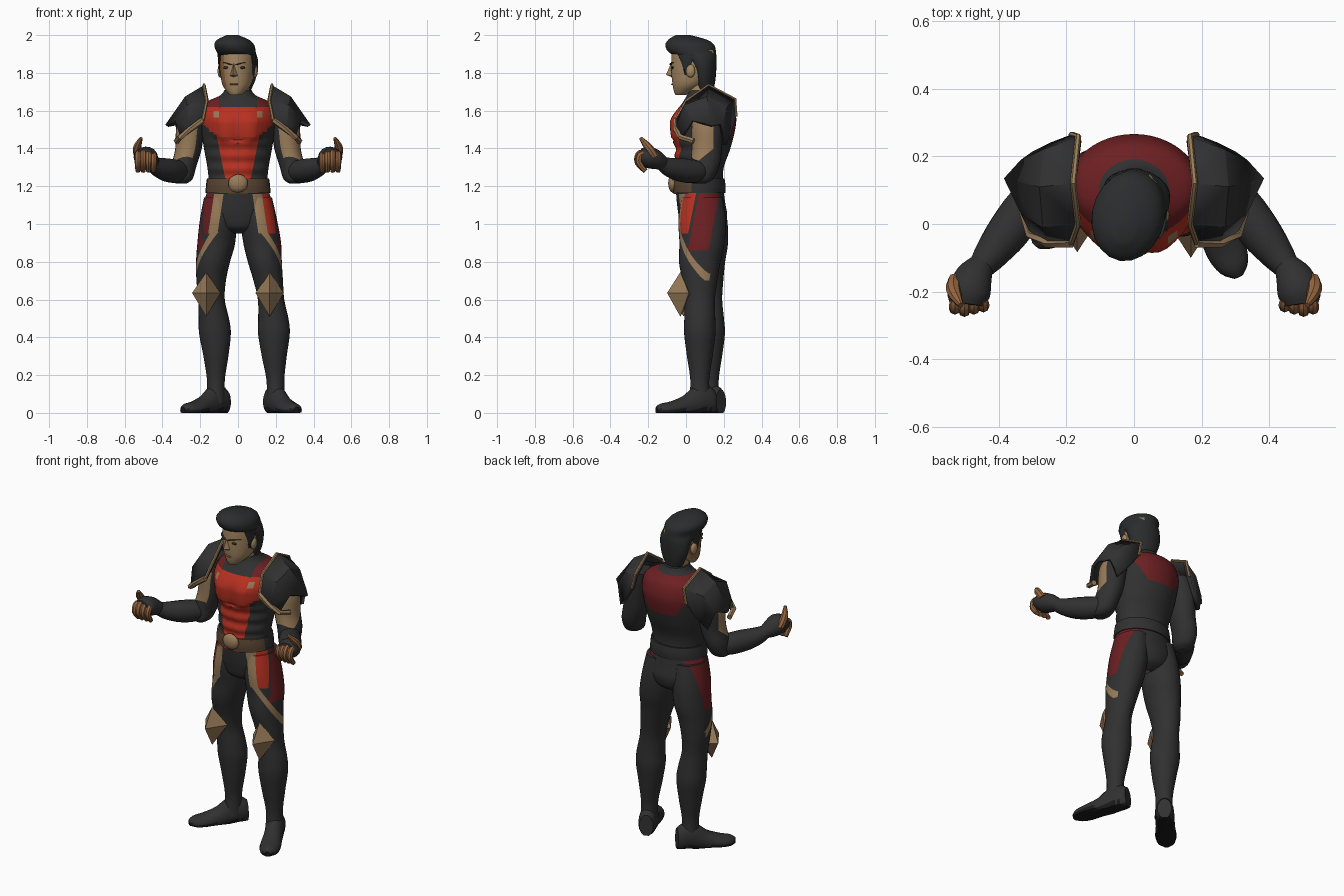
import bpy
import bmesh
import math
from mathutils import Vector, Matrix

if "Cube" in bpy.data.objects:
    bpy.data.objects.remove(bpy.data.objects["Cube"])


def material(name, r, g, b):
    mat = bpy.data.materials.new(name)
    mat.use_nodes = True
    mat.diffuse_color = (r, g, b, 1)
    mat.node_tree.nodes["Principled BSDF"].inputs["Base Color"].default_value = (r, g, b, 1)
    return mat


palette = [
    material("charcoal suit", .03, .03, .03),
    material("bright red", .47, .03, .015),
    material("dark red", .15, .014, .016),
    material("tan gold", .32, .2, .1),
    material("belt brown", .1, .06, .032),
    material("skin", .37, .24, .12),
    material("finger brown", .3, .13, .05),
    material("hair black", .024, .025, .026),
    material("sole black", .01, .01, .01),
]
SUIT, RED, DARK_RED, GOLD, BROWN, SKIN, FINGER, HAIR, SOLE = range(len(palette))


def finish(name, bm, color=SUIT, rule=None, angle=35, cuts=()):
    """Cut colour borders (normal, distance), colour faces by rule, make the object."""
    for normal, distance in cuts:
        n = Vector(normal)
        bmesh.ops.bisect_plane(bm, geom=bm.verts[:] + bm.edges[:] + bm.faces[:], dist=.0001,
                               plane_co=n * distance / n.length_squared, plane_no=n)
    bmesh.ops.recalc_face_normals(bm, faces=bm.faces)
    bm.normal_update()
    for face in bm.faces:
        face.material_index = rule(face.calc_center_median(), face.normal) if rule else color
    mesh = bpy.data.meshes.new(name)
    bm.to_mesh(mesh)
    bm.free()
    for mat in palette:
        mesh.materials.append(mat)
    obj = bpy.data.objects.new(name, mesh)
    bpy.context.collection.objects.link(obj)
    bpy.ops.object.select_all(action='DESELECT')
    obj.select_set(True)
    bpy.context.view_layer.objects.active = obj
    bpy.ops.object.shade_smooth_by_angle(angle=math.radians(angle))
    return obj


def spline(keys, sub):
    """Catmull-Rom interpolation of key rings."""
    keys = [Vector(k) for k in keys]
    out = []
    for i in range(len(keys) - 1):
        a, b, c, d = keys[max(i - 1, 0)], keys[i], keys[i + 1], keys[min(i + 2, len(keys) - 1)]
        for j in range(sub):
            t = j / sub
            out.append(b + (c - a) * (t / 2) + (a * 2 - b * 5 + c * 4 - d) * (t * t / 2)
                       + (b * 3 - a - c * 3 + d) * (t ** 3 / 2))
    return out + [keys[-1]]


def loft(name, keys, color=SUIT, rule=None, sides=16, sub=3, flat=True, shape=None, place=Matrix(), cuts=()):
    """Skin elliptical rings (x, y, z, radius, radius); flat rings stay level."""
    rings = spline(keys, sub)
    bm = bmesh.new()
    loops = []
    for i, ring in enumerate(rings):
        u, v = Vector((1, 0, 0)), Vector((0, 1, 0))
        if not flat:
            t = Vector((rings[min(i + 1, len(rings) - 1)] - rings[max(i - 1, 0)])[:3]).normalized()
            u = (u - t * u.dot(t)).normalized()
            v = t.cross(u)
        loop = []
        for s in range(sides):
            a = math.tau * s / sides
            p = Vector(ring[:3]) + u * math.cos(a) * ring[3] + v * math.sin(a) * ring[4]
            loop.append(bm.verts.new(place @ (shape(p) if shape else p)))
        loops.append(loop)
    for low, high in zip(loops, loops[1:]):
        for s in range(sides):
            n = (s + 1) % sides
            bm.faces.new((low[s], low[n], high[n], high[s]))
    bm.faces.new(loops[0])
    bm.faces.new(loops[-1])
    return finish(name, bm, color, rule, cuts=cuts)


def poly(name, points, faces, color, place, angle=10):
    bm = bmesh.new()
    verts = [bm.verts.new(place @ Vector(p)) for p in points]
    for f in faces:
        bm.faces.new([verts[i] for i in f])
    return finish(name, bm, color, angle=angle)


def ball(name, center, size, color, place=Matrix()):
    bm = bmesh.new()
    bmesh.ops.create_icosphere(bm, subdivisions=2, radius=1,
                               matrix=place @ Matrix.Translation(center) @ Matrix.Diagonal((*size, 1)))
    return finish(name, bm, color)


# Torso with chest muscles, red panels and two small gold studs
def pec_line(ax):
    return 1.455 + .05 * (abs(ax - .06) / .1) ** 2


def chest(p):
    if p.y < .06:
        ax = abs(p.x)
        bulge = math.exp(-((ax - .08) / .06) ** 2)
        step = max(0, min(1, 1 - (pec_line(ax) - p.z) / .025))
        p.y -= .025 * bulge * step * max(0, min(1, (1.64 - p.z) / .1))
        if p.z < 1.44:
            p.y += .006 * math.cos(p.z * 90) - .006 * math.exp(-((ax - .04) / .03) ** 2)
    return p


def torso_color(p, n):
    ax = abs(p.x)
    if p.y > .08:
        return DARK_RED if 1.46 < p.z < 1.675 and ax < .09 + (p.z - 1.46) * .7 else SUIT
    if p.z + ax * .4 > 1.655 and ax < .1 or p.z > 1.62:
        return DARK_RED if ax > .1 and p.z < 1.675 else SUIT
    if abs(ax - .115) < .014 and 1.565 < p.z < 1.597:
        return GOLD
    return RED if p.z > pec_line(ax) or ax < .07 + (p.z - 1.25) * .2 else SUIT


torso_cuts = [((0, 1, 0), .08)] + [((0, 0, 1), z) for z in (1.46, 1.565, 1.597, 1.62, 1.675)]
for s in (1, -1):
    torso_cuts += [((s, 0, 0), x) for x in (.1, .101, .129)]
    torso_cuts += [((s, 0, -.7), .09 - 1.46 * .7), ((s, 0, -.2), .07 - .25), ((s * .4, 0, 1), 1.655)]

loft("torso", [(0, .07, 1.16, .16, .13), (0, .07, 1.22, .155, .125), (0, .075, 1.3, .162, .125),
               (0, .09, 1.4, .18, .145), (0, .095, 1.5, .195, .165), (0, .1, 1.57, .2, .165),
               (0, .11, 1.64, .175, .13), (0, .095, 1.68, .095, .09), (0, .09, 1.71, .07, .075)],
     rule=torso_color, sides=48, sub=7, shape=chest, cuts=torso_cuts)


# Hips and legs share one colour rule: red side panels edged by a gold stripe
def hip_color(p, n):
    ax = abs(p.x)
    outward = n.x * math.copysign(1, p.x)
    if p.z < .02:
        return SOLE
    if p.z < .7 or outward < -.35:
        return SUIT
    slope = ax + p.y + p.z - 1.06
    inner = ax + .15 * p.z - .2755
    if p.y < .03 and p.z > .95 and abs(inner) < .025:
        return GOLD
    if ax + p.y > .08 and p.y < .13 and abs(slope) < .025:
        return GOLD
    if slope < 0 or inner < 0 or outward < .1 and p.y > .05:
        return SUIT
    lean = p.y - .2 * p.z + .109
    if lean < -.07:
        return SUIT if p.z < .95 else RED if p.x > 0 else DARK_RED
    return DARK_RED if abs(lean) < .055 and p.z > .86 else SUIT


def hip_cuts(s):
    return ([((s, 1, 1), 1.06 + w) for w in (-.025, .025)] + [((s, 0, .15), .2755 + w) for w in (-.025, .025)]
            + [((0, 1, -.2), w - .109) for w in (-.07, -.055, .055)] + [((0, 0, 1), z) for z in (.86, .95)])


loft("hips", [(0, .07, 1.2, .155, .125), (0, .08, 1.11, .18, .128), (0, .09, 1.04, .18, .128),
              (0, .09, .98, .12, .11), (0, .09, .95, .05, .06)],
     rule=hip_color, sides=48, sub=6, cuts=hip_cuts(1) + hip_cuts(-1))


def ground(p):
    p.z = max(p.z, 0)
    return p


leg_rings = [(1.14, .085, .11), (1.02, .097, .125), (.9, .1, .12), (.8, .09, .11), (.7, .078, .093),
             (.6, .07, .08), (.5, .08, .082), (.42, .084, .083), (.3, .066, .068), (.17, .047, .05), (.05, .05, .058)]
for side, label, xs, back, heading in (
        (1, "left", (.095, .11, .128, .142, .16, .175, .187, .19, .192, .198, .2), 0, 25),
        (-1, "right", (.095, .105, .115, .132, .142, .14, .128, .122, .117, .117, .117), .05, 42)):
    keys = []
    for x, (z, rx, ry) in zip(xs, leg_rings):
        shift = back * min(1, (1.14 - z) / .7)
        keys.append((side * x, .085 + shift - .012 * (z < .9), z, rx, ry))
    loft(label + "_leg", keys, rule=hip_color, sides=32, sub=6, cuts=hip_cuts(side))

    # Boot with flat sole, turned outward
    ankle = Matrix.Translation((side * xs[-1], .08 + back, 0)) @ Matrix.Rotation(math.radians(side * heading), 4, 'Z')
    loft(label + "_boot", [(0, .075, .06, .04, .065), (0, .05, .06, .05, .075), (0, 0, .065, .053, .085),
                           (0, -.08, .035, .054, .062), (0, -.17, .02, .06, .042), (0, -.23, .015, .045, .035),
                           (0, -.26, .012, .015, .02)], rule=hip_color, flat=False, shape=ground, place=ankle)

    # Faceted knee guard
    knee = Matrix.Translation((side * .168, .01 + back / 3, .625))
    poly(label + "_knee_guard", [(0, -.11, .01), (0, -.04, .12), (.075, .005, .01), (0, -.04, -.115),
                                 (-.075, .005, .01), (0, .03, 0)],
         [(0, 1, 2), (0, 2, 3), (0, 3, 4), (0, 4, 1), (5, 2, 1), (5, 3, 2), (5, 4, 3), (5, 1, 4)], GOLD, knee)

# Belt and buckle
loft("belt", [(0, .07, 1.165, .172, .138), (0, .07, 1.2, .17, .14), (0, .07, 1.24, .165, .134)],
     rule=lambda p, n: BROWN if p.y < .03 else SUIT, sides=32, cuts=[((0, 1, 0), .03)])
ball("buckle", (0, -.07, 1.215), (.054, .025, .05), GOLD)


# Arms, mirrored; the sleeve has a gold wedge narrowing downward
def sleeve_color(p, n):
    out = n.x * math.copysign(1, p.x) - n.y
    return GOLD if p.z > 1.33 + abs(p.y - .06) * .8 and p.z < 1.54 and out > .45 and p.y < .145 else SUIT


for side, label in ((1, "left"), (-1, "right")):
    flip = Matrix.Diagonal((side, 1, 1, 1))
    loft(label + "_upper_arm", [(.22, .12, 1.62, .06, .07), (.25, .115, 1.52, .075, .085),
                                (.262, .11, 1.4, .07, .08), (.285, .1, 1.31, .066, .078),
                                (.295, .08, 1.24, .055, .065), (.3, .07, 1.215, .03, .035)],
         rule=sleeve_color, sides=24, sub=5, place=flip,
         cuts=[((0, .8, 1), 1.33 + .048), ((0, -.8, 1), 1.33 - .048), ((0, 1, 0), .145)])
    loft(label + "_forearm", [(.28, .12, 1.29, .035, .04), (.315, .06, 1.278, .06, .06),
                              (.37, -.02, 1.285, .063, .063), (.42, -.085, 1.3, .052, .052),
                              (.455, -.13, 1.322, .038, .038)], flat=False, place=flip)
    loft(label + "_glove", [(.45, -.12, 1.32, .038, .036), (.475, -.16, 1.34, .057, .052),
                            (.49, -.205, 1.355, .064, .056), (.495, -.24, 1.36, .05, .04)],
         flat=False, place=flip)
    # Curled fingers and raised thumb
    for i, name in enumerate(("index", "middle", "ring", "little")):
        x, drop = .53 - i * .028, abs(i - 1) * .006
        loft(f"{label}_{name}_finger", [(x, -.225, 1.38 - drop, .014, .015), (x, -.25 + drop, 1.368 - drop, .018, .018),
                                        (x, -.255 + drop, 1.325, .017, .017), (x, -.215, 1.28, .013, .013)],
             FINGER, sides=8, flat=False, place=flip)
    loft(label + "_thumb", [(.53, -.165, 1.355, .02, .022), (.535, -.19, 1.395, .022, .022),
                            (.527, -.215, 1.425, .018, .018), (.512, -.24, 1.455, .008, .009)],
         FINGER, sides=8, flat=False, place=flip)

    # Shoulder guard: three angular arcs stepping outward to a spike
    inner = [(.185, -.055, 1.55), (.165, 0, 1.65), (.18, .12, 1.735), (.165, .26, 1.66), (.185, .265, 1.57)]
    middle = [(.255, -.055, 1.5), (.27, -.01, 1.63), (.28, .11, 1.675), (.27, .22, 1.625), (.25, .24, 1.48)]
    outer = [(.305, -.03, 1.46), (.335, .03, 1.55), (.385, .135, 1.525), (.335, .19, 1.53), (.3, .215, 1.42)]
    faces = [(r + i, r + i + 1, r + i + 6, r + i + 5) for r in (0, 5) for i in range(4)]
    guard = poly(label + "_shoulder_guard", inner + middle + outer, faces, SUIT, flip, 20)
    shell = guard.modifiers.new("thickness", 'SOLIDIFY')
    shell.thickness = .02
    lower = [inner[0], middle[0], outer[0], (.325, .04, 1.44)]
    for trim, path, r in (("inner", inner, .009), ("lower", lower, .016)):
        loft(f"{label}_{trim}_trim", [(*p, r, r) for p in path], GOLD, sides=6, sub=1, flat=False, place=flip)

# Head, turned slightly to its right
turn = Matrix.Translation((0, .05, 0)) @ Matrix.Rotation(math.radians(-10), 4, 'Z') @ Matrix.Translation((0, -.05, 0))
loft("neck", [(0, .085, 1.64, .065, .07), (0, .075, 1.7, .06, .065), (0, .07, 1.78, .06, .065)], SKIN)
loft("face", [(0, -.03, 1.682, .028, .027), (0, -.015, 1.7, .048, .05), (0, .015, 1.74, .078, .088),
              (0, .035, 1.8, .09, .115), (0, .04, 1.86, .094, .12), (0, .04, 1.92, .09, .115),
              (0, .04, 1.96, .06, .08)], rule=lambda p, n: FINGER if n.x < -.8 else SKIN, sides=20, place=turn)
loft("hair", [(0, .105, 1.7, .055, .04), (0, .105, 1.76, .083, .05), (0, .098, 1.82, .098, .062),
              (0, .078, 1.87, .102, .085), (-.005, .035, 1.905, .102, .125), (-.014, .018, 1.945, .106, .132),
              (-.018, .005, 1.975, .085, .105), (-.018, -.02, 2, .03, .04)], HAIR, sides=20, place=turn)
poly("nose", [(0, -.082, 1.85), (-.02, -.075, 1.785), (.02, -.075, 1.785), (0, -.108, 1.79), (0, -.07, 1.775)],
     [(0, 1, 3), (0, 3, 2), (3, 1, 4), (3, 4, 2)], SKIN, turn)
ball("mouth", (0, -.071, 1.74), (.026, .009, .005), FINGER, turn)
for side, label in ((1, "left"), (-1, "right")):
    ball(label + "_ear", (side * .094, .04, 1.81), (.014, .025, .036), SKIN, turn)
    ball(label + "_eye", (side * .04, -.064, 1.828), (.02, .009, .007), HAIR, turn)
    loft(label + "_brow", [(side * .014, -.08, 1.843, .008, .008), (side * .045, -.069, 1.853, .009, .009),
                           (side * .072, -.04, 1.854, .006, .006)], HAIR, sides=6, place=turn)
    loft(label + "_sideburn", [(side * .086, .02, 1.79, .008, .012), (side * .09, .02, 1.84, .01, .025),
                               (side * .09, .02, 1.9, .012, .05)], HAIR, sides=8, place=turn)
